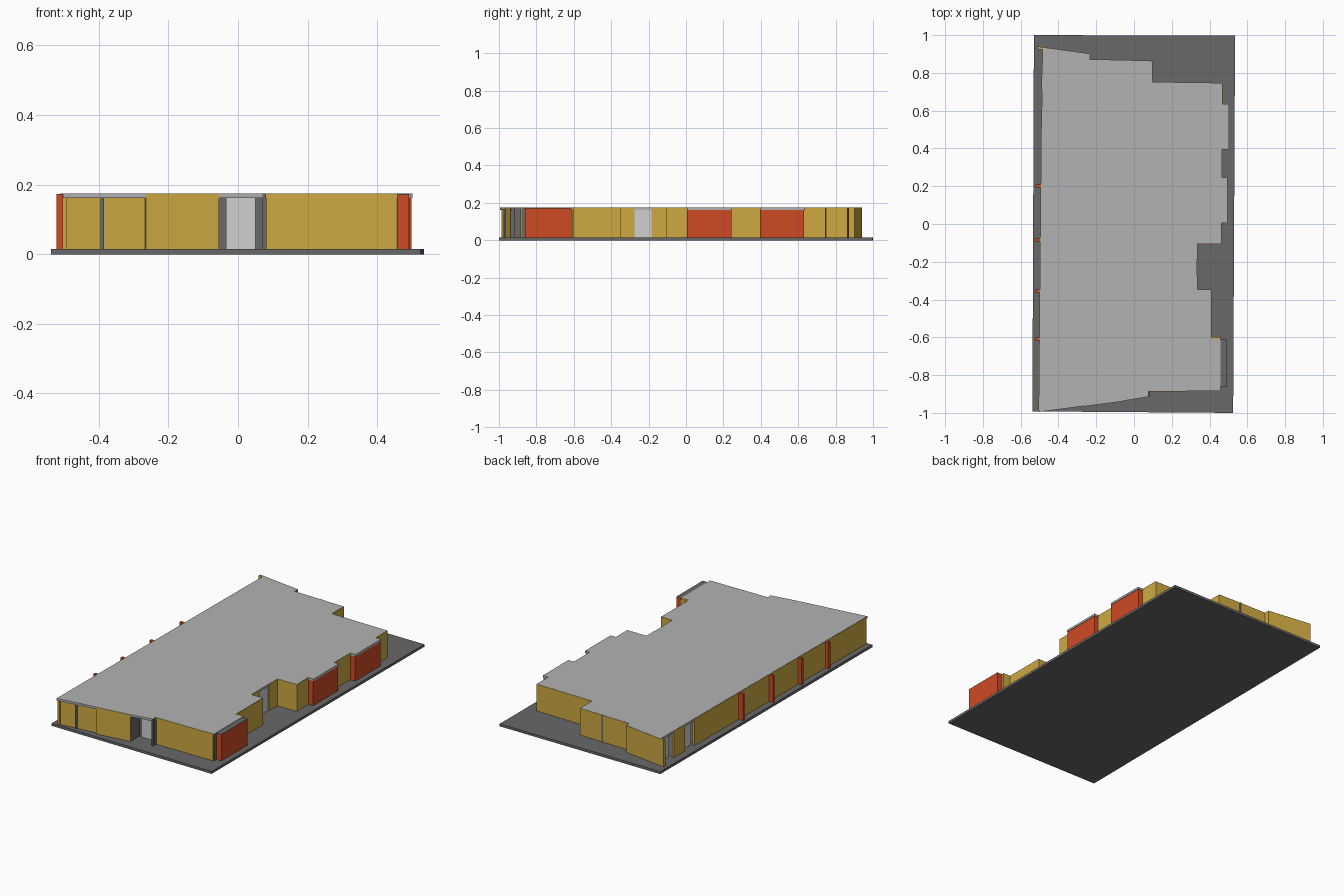
import bpy, bmesh
from mathutils import Vector

if "Cube" in bpy.data.objects:
    bpy.data.objects.remove(bpy.data.objects["Cube"])

GROUND, EAVE, TOP = 0.015, 0.162, 0.175


def material(name, rgb):
    m = bpy.data.materials.new(name)
    m.diffuse_color = (*rgb, 1)
    m.use_nodes = True
    m.node_tree.nodes["Principled BSDF"].inputs["Base Color"].default_value = m.diffuse_color
    return m


ochre = material("ochre", (0.62, 0.40, 0.055))
red = material("red", (0.62, 0.07, 0.018))
roof_grey = material("roof grey", (0.45, 0.45, 0.45))
dark_grey = material("dark grey", (0.14, 0.14, 0.14))
pale = material("pale grey", (0.63, 0.63, 0.63))


def prism(name, outlines, z0, z1, mat):
    """Extrude one or more flat outlines between two heights."""
    bm = bmesh.new()
    for pts in outlines:
        f = bm.faces.new([bm.verts.new((p[0], p[1], z0)) for p in pts])
        ext = bmesh.ops.extrude_face_region(bm, geom=[f])["geom"]
        for v in ext:
            if isinstance(v, bmesh.types.BMVert):
                v.co.z = z1
    # extruding may leave or drop the start face, so make sure shells are closed
    bmesh.ops.holes_fill(bm, edges=[e for e in bm.edges if e.is_boundary], sides=0)
    bmesh.ops.recalc_face_normals(bm, faces=bm.faces[:])
    me = bpy.data.meshes.new(name)
    bm.to_mesh(me)
    bm.free()
    me.materials.append(mat)
    ob = bpy.data.objects.new(name, me)
    bpy.context.collection.objects.link(ob)
    return ob


def wall(name, pts, mat, top=TOP - 0.001, out=0.002, thick=0.012):
    """Straight wall panels along a run of points, outside on the right."""
    outlines = []
    for a, b in zip(pts, pts[1:]):
        a, b = Vector(a), Vector(b)
        d = (b - a).normalized()
        inward = Vector((-d.y, d.x))
        outlines.append([a - inward * out, b - inward * out,
                         b + inward * thick, a + inward * thick])
    return prism(name, outlines, GROUND, top, mat)


def box(name, x0, x1, y0, y1, z0, z1, mat):
    return prism(name, [[(x0, y0), (x1, y0), (x1, y1), (x0, y1)]], z0, z1, mat)


# Ground slab and flat roof
prism("ground_slab", [[(-0.538, -0.992), (0.525, -1), (0.535, 0.997), (-0.53, 1)]],
      0, GROUND, dark_grey)
prism("roof", [[(-0.503, -0.995), (-0.05, -0.935), (0.075, -0.915), (0.075, -0.885),
                (0.458, -0.882), (0.458, -0.61), (0.408, -0.61), (0.408, -0.35),
                (0.333, -0.35), (0.333, -0.103), (0.46, -0.103), (0.46, 0.005),
                (0.496, 0.005), (0.496, 0.245), (0.465, 0.245), (0.465, 0.395),
                (0.502, 0.395), (0.502, 0.635), (0.466, 0.635), (0.466, 0.745),
                (0.095, 0.75), (0.095, 0.862), (-0.05, 0.866), (-0.235, 0.87),
                (-0.235, 0.90), (-0.485, 0.935)]], EAVE, TOP, roof_grey)

# Front walls, entrance recess and posts
wall("front_left_wall", [(-0.50, -0.98), (-0.39, -0.966), (-0.265, -0.952)],
     ochre, EAVE, 0)
wall("front_middle_wall", [(-0.265, -0.964), (-0.055, -0.936)], ochre)
wall("front_right_wall", [(0.08, -0.885), (0.455, -0.882)], ochre)
wall("entrance_left_side", [(-0.055, -0.936), (-0.055, -0.85)], dark_grey, EAVE, 0)
wall("entrance_right_side", [(0.07, -0.85), (0.07, -0.912)], dark_grey, EAVE, 0)
wall("entrance_back", [(-0.055, -0.85), (0.07, -0.85)], dark_grey, EAVE, 0)
wall("entrance_doors", [(-0.035, -0.856), (-0.016, -0.856), (0.05, -0.856)],
     pale, EAVE, 0, 0.005)
box("front_post", -0.395, -0.385, -0.974, -0.955, GROUND, EAVE, dark_grey)
box("entrance_post", 0.07, 0.08, -0.916, -0.88, GROUND, TOP - 0.001, dark_grey)
box("corner_post", 0.448, 0.459, -0.88, -0.855, GROUND, TOP - 0.001, dark_grey)

# Red bays on the right side
box("front_bay", 0.44, 0.492, -0.86, -0.612, GROUND, 0.17, red)
box("front_bay_cap", 0.458, 0.492, -0.86, -0.612, 0.17, 0.173, dark_grey)
for i, (x, y0, y1) in enumerate([(0.493, 0.005, 0.242), (0.499, 0.395, 0.632)]):
    box(f"side_bay_{i}", 0.44, x, y0, y1, GROUND, EAVE, red)

# Right side walls
wall("right_front_wall", [(0.458, -0.61), (0.408, -0.61)][::-1], ochre, out=0)
wall("right_lower_wall", [(0.408, -0.61), (0.408, -0.35), (0.333, -0.35),
                          (0.333, -0.275)], ochre)
wall("side_door", [(0.328, -0.275), (0.328, -0.185)], pale, EAVE, 0)
wall("right_middle_wall", [(0.333, -0.185), (0.333, -0.103), (0.46, -0.103),
                           (0.46, 0.005)], ochre)
wall("right_bay_gap_wall", [(0.465, 0.242), (0.465, 0.395)], ochre)
wall("right_back_wall", [(0.466, 0.632), (0.466, 0.745)], ochre)

# Back walls
wall("back_right_wall", [(0.466, 0.745), (0.095, 0.75), (0.095, 0.862),
                         (-0.05, 0.866)], ochre)
wall("back_middle_wall", [(-0.06, 0.866), (-0.235, 0.87), (-0.235, 0.90)], ochre)
wall("back_left_wall", [(-0.235, 0.90), (-0.51, 0.938)], ochre)
box("back_post", -0.06, -0.05, 0.855, 0.872, GROUND, TOP - 0.001, dark_grey)


# Left side walls, glazed doors and red fins
def left(y, inset=0.0):
    return (-0.485 - 0.018 * (0.935 - y) / 1.93 + inset, y)


wall("left_wall", [left(0.62), left(-0.985)], ochre)
wall("left_pier", [left(0.81), left(0.71)], ochre)
wall("left_back_glazing", [left(0.92, 0.03), left(0.81, 0.03)], pale, EAVE, 0)
wall("left_front_glazing", [left(0.71, 0.02), left(0.62, 0.02)], pale, EAVE, 0)
for i, y in enumerate([0.2, -0.085, -0.355, -0.61]):
    box(f"left_fin_{i}", -0.522, -0.49, y - 0.008, y + 0.008, GROUND, 0.173, red)
